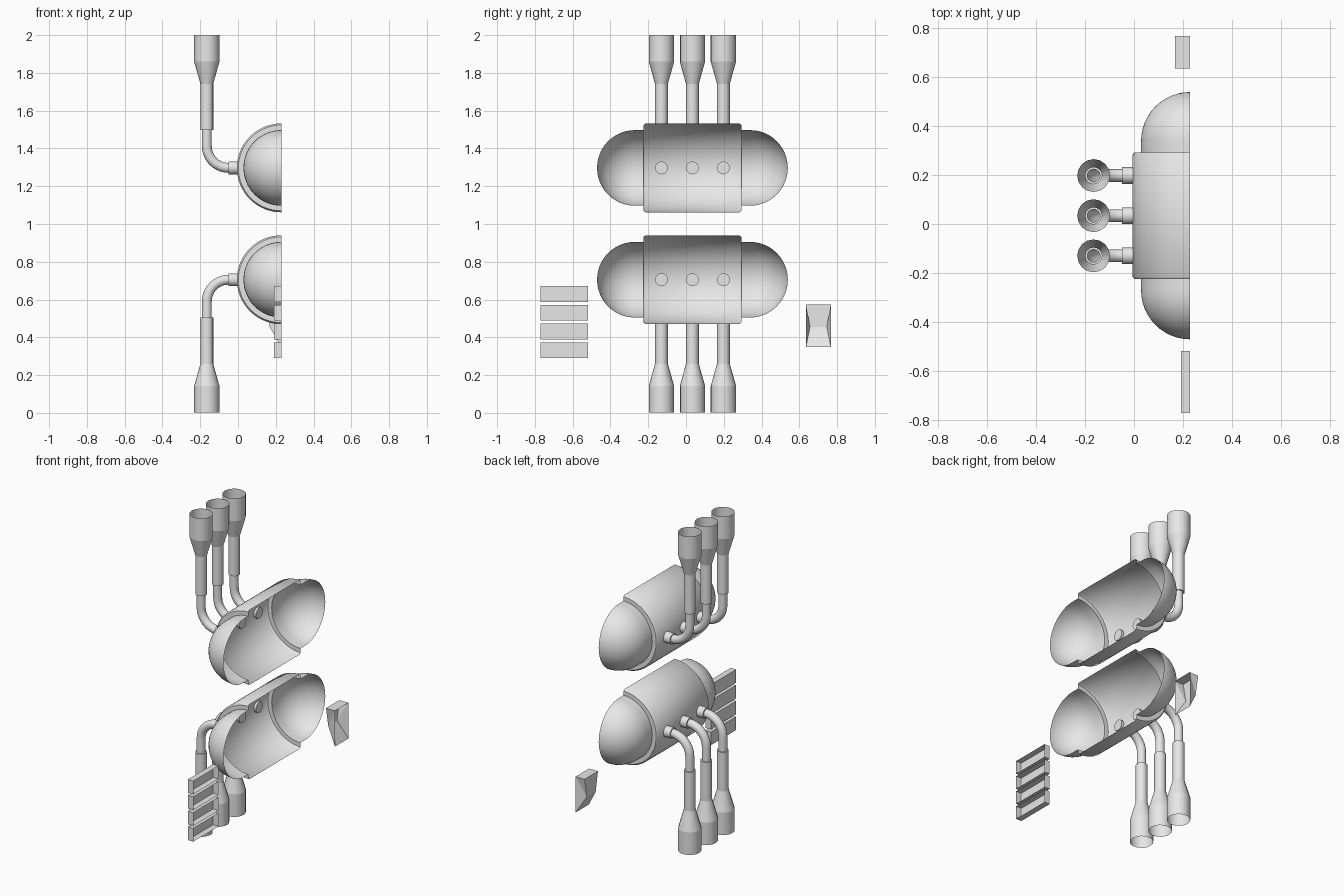
import bpy, bmesh
from math import pi, sin, cos, radians
from mathutils import Vector

cube = bpy.data.objects.get("Cube")
if cube:
    bpy.data.objects.remove(cube, do_unlink=True)

grey = bpy.data.materials.new("light_grey")
grey.use_nodes = True
grey.diffuse_color = (0.8, 0.8, 0.8, 1)
grey.node_tree.nodes["Principled BSDF"].inputs["Base Color"].default_value = (0.8, 0.8, 0.8, 1)

X, Y, Z = Vector((1, 0, 0)), Vector((0, 1, 0)), Vector((0, 0, 1))
RIM_X = 0.229      # plane of every open side
MID_Y = 0.034      # middle of the shells and the pipe rows


def finish(name, bm, smooth=True):
    mesh = bpy.data.meshes.new(name)
    bm.to_mesh(mesh)
    bm.free()
    mesh.materials.append(grey)
    if smooth:
        mesh.shade_smooth()
        mesh.set_sharp_from_angle(angle=radians(40))
    obj = bpy.data.objects.new(name, mesh)
    bpy.context.collection.objects.link(obj)
    return obj


def loft(bm, stations, u, n, sweep=2 * pi, cap=False):
    """Skin circular rings; each station is (centre, axis, radius)."""
    closed = sweep == 2 * pi
    rings = []
    for c, t, r in stations:
        v = t.cross(u)
        count = n if closed else n + 1
        angles = [sweep * i / n for i in range(count)]
        rings.append([bm.verts.new(c + r * (cos(a) * u + sin(a) * v)) for a in angles])
    for a, b in zip(rings, rings[1:]):
        for i in range(n):
            j = (i + 1) % len(a)
            bm.faces.new((a[i], a[j], b[j], b[i]))
    if cap:
        bm.faces.new(rings[-1])


def half_shell(name, zc):
    """Half capsule with a raised, chamfered middle band, open toward +x."""
    dome, band = 0.2, 0.235
    end = [(dome * sin(a), 0.305 + dome * cos(a)) for a in
           [pi / 2 * i / 12 for i in range(13)]]
    end += [(dome, 0.259), (band - 0.008, 0.259), (band, 0.249)]
    profile = [(r, -y) for r, y in end] + end[::-1]
    bm = bmesh.new()
    loft(bm, [(Vector((RIM_X, MID_Y + y, zc)), Y, r) for r, y in profile],
         Z, 32, sweep=-pi)
    bmesh.ops.remove_doubles(bm, verts=bm.verts, dist=1e-5)
    finish(name, bm)


def pipe(name, y, zc, s):
    """Collar, elbow, tube and flared open cup; s = 1 up, -1 down."""
    px, bend, thin, wide, cup = -0.165, 0.115, 0.026, 0.034, 0.067
    at = lambda x, z: Vector((x, y, zc + s * z))
    up = Z * s
    bm = bmesh.new()
    # collar through the shell wall
    loft(bm, [(at(px + bend, 0), X, thin), (at(px + bend, 0), X, wide)], Y, 16)
    loft(bm, [(at(px + bend, 0), X, wide), (at(0.01, 0), X, wide)], Y, 16, cap=True)
    # elbow
    path = []
    for i in range(11):
        a = pi / 2 * i / 10
        path.append((at(px + bend - bend * sin(a), bend - bend * cos(a)),
                     -X * cos(a) + up * sin(a), thin))
    path.append((at(px, 0.2), up, thin))
    loft(bm, path, Y, 16)
    # tube, taper and cup, each with a crisp edge
    levels = [(0.2, thin), (0.2, wide), (0.445, wide), (0.562, cup), (0.7035, cup)]
    for (z0, r0), (z1, r1) in zip(levels, levels[1:]):
        loft(bm, [(at(px, z0), up, r0), (at(px, z1), up, r1)], Y, 16)
    finish(name, bm)


def tray(name, zc):
    """Shallow thin-walled box, open toward +x."""
    bm = bmesh.new()
    bmesh.ops.create_cube(bm, size=1)
    bmesh.ops.scale(bm, vec=(0.038, 0.252, 0.083), verts=bm.verts)
    bmesh.ops.translate(bm, vec=(RIM_X - 0.019, -0.645, zc), verts=bm.verts)
    front = [f for f in bm.faces if f.normal.x > 0.9]
    bmesh.ops.delete(bm, geom=front, context='FACES_ONLY')
    finish(name, bm, smooth=False)


def hopper():
    """Wedge-shaped bin with a pinched back, open toward +x."""
    yc, back = 0.701, 0.167
    bm = bmesh.new()
    side = {}
    for s in (-1, 1):
        side[s] = [bm.verts.new((x, yc + s * w, z)) for x, w, z in
                   ((RIM_X, 0.066, 0.575), (back, 0.066, 0.575),
                    (back, 0.044, 0.456), (RIM_X, 0.066, 0.35))]
        p = side[s]
        bm.faces.new((p[0], p[1], p[2]))
        bm.faces.new((p[0], p[2], p[3]))
    a, b = side[-1], side[1]
    for i in range(3):
        bm.faces.new((a[i], a[i + 1], b[i + 1], b[i]))
    bmesh.ops.recalc_face_normals(bm, faces=bm.faces)
    finish("wedge_bin", bm, smooth=False)


# upper and lower shells with their rows of pipes
for label, zc, s in (("upper", 1.297, 1), ("lower", 0.705, -1)):
    half_shell(label + "_shell", zc)
    for k, place in enumerate(("front", "middle", "back")):
        pipe(f"{label}_{place}_pipe", MID_Y + 0.164 * (k - 1), zc, s)

# stack of trays and the bin
for k in range(4):
    tray(f"tray_{k + 1}", 0.332 + 0.099 * k)
hopper()
